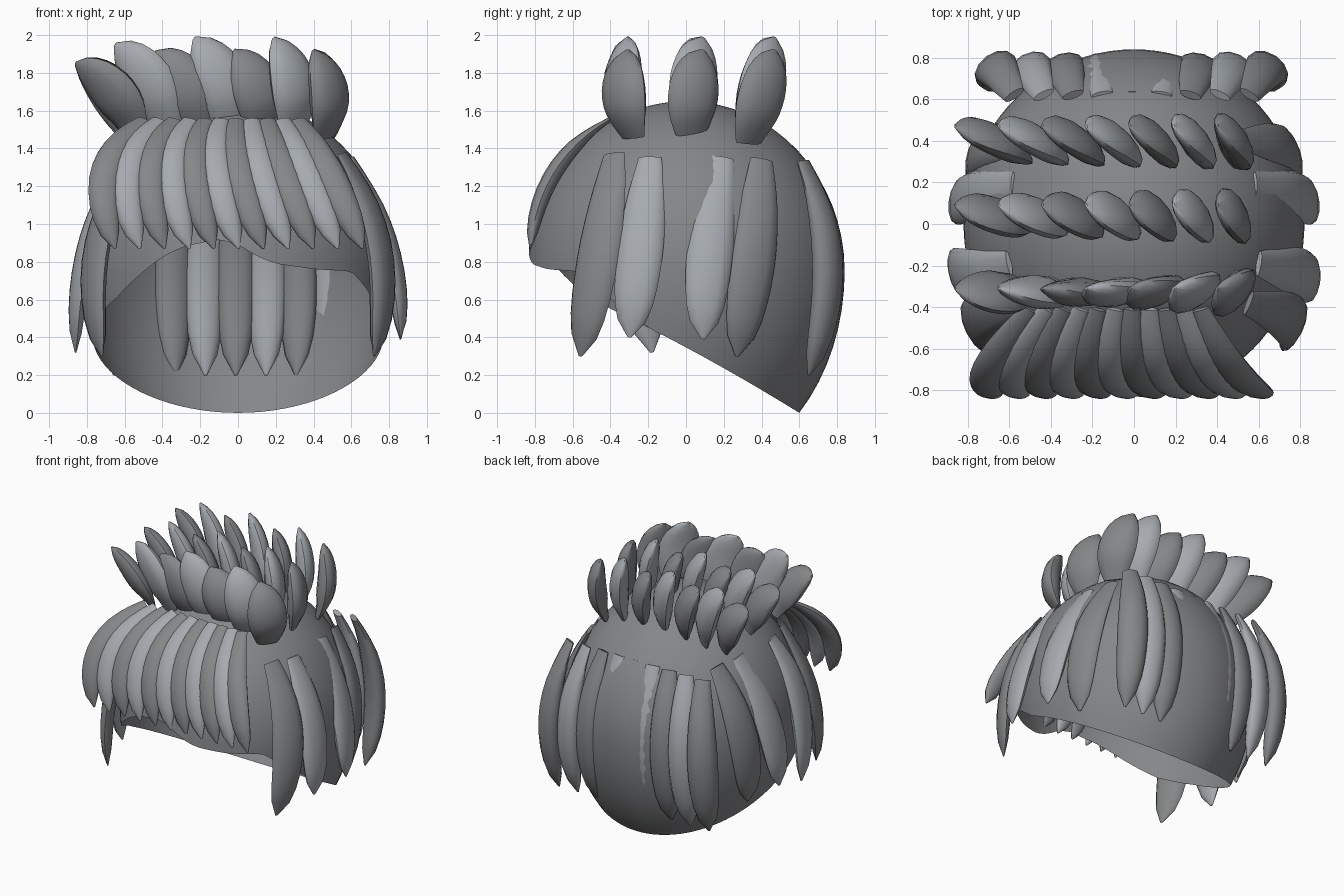
import bpy, math
from mathutils import Vector as V

if "Cube" in bpy.data.objects:
    bpy.data.objects.remove(bpy.data.objects["Cube"])

BLADE = [.5, .64, .77, .87, .94, .99, 1, .98, .93, .83, .62, .08]   # pointed lock
OVAL = [.55, .7, .82, .92, .98, 1, .99, .94, .86, .72, .5, .1]      # rounder spike


def material(name, col):
    m = bpy.data.materials.new(name)
    m.diffuse_color = (*col, 1)
    m.use_nodes = True
    m.node_tree.nodes["Principled BSDF"].inputs["Base Color"].default_value = m.diffuse_color
    return m


DARK = material("dark_grey", (.235, .24, .25))
LIGHT = material("light_grey", (.38, .405, .43))


def make(name, verts, faces, mat):
    me = bpy.data.meshes.new(name)
    me.from_pydata(verts, [], faces)
    me.materials.append(mat)
    ob = bpy.data.objects.new(name, me)
    bpy.context.collection.objects.link(ob)
    bpy.ops.object.select_all(action='DESELECT')
    ob.select_set(True)
    bpy.context.view_layer.objects.active = ob
    bpy.ops.object.shade_smooth_by_angle(angle=math.radians(50))
    return ob


def lock(name, root, mid, tip, side, width, thick, light, profile=BLADE, n=12):
    """Lens-section lock swept along a curve through root, mid and tip."""
    root, mid, tip, side = V(root), V(mid), V(tip), V(side)
    ctrl = 2 * mid - (root + tip) / 2
    verts, faces, last = [], [], len(profile) - 1
    for i, p in enumerate(profile):
        t = i / last
        c = root * (1 - t) ** 2 + ctrl * 2 * t * (1 - t) + tip * t * t
        tan = ((ctrl - root) * (1 - t) + (tip - ctrl) * t).normalized()
        w = (side - tan * side.dot(tan)).normalized()
        nrm = tan.cross(w)
        q = p * min(1, .55 + 1.5 * t)          # thinner at the root
        for k in range(n):
            a = 2 * math.pi * k / n
            verts.append(c + w * (math.cos(a) * width / 2 * p) + nrm * (math.sin(a) * thick / 2 * q))
    for i in range(last):
        for k in range(n):
            a, b = i * n + k, i * n + (k + 1) % n
            faces.append((a, b, b + n, a + n))
    faces += [tuple(reversed(range(n))), tuple(range(last * n, last * n + n))]
    return make(name, verts, faces, LIGHT if light else DARK)


# Scalp cap: open ellipsoid; the front rim follows points, the back a slanted cut
RIM = [(-75, .46), (-52, .61), (-30, .82), (-21, .88), (-7, .92), (0, .89), (7, .83), (14, .79),
       (30, .76), (47, .75), (56, .66), (75, .46)]


def rim_z(a):
    for (a0, z0), (a1, z1) in zip(RIM, RIM[1:]):
        if a0 <= a <= a1:
            return z0 + (z1 - z0) * (a - a0) / (a1 - a0)
    z = .2
    for _ in range(40):
        r = math.sqrt(1 - ((z - .75) / 1.07) ** 2)
        d = .6 + .84 * r * math.cos(math.radians(a))
        z = .5 * z + .5 * max(0, .62 * d - .07 * d * d)
    return z


N, M = 90, 24
verts, faces = [(0, 0, 1.65)], []
for k in range(N):
    deg = -180 + 360 * k / N
    d = rim_z(deg) - .75
    end = math.acos(d / (.9 if d > 0 else 1.07))
    a = math.radians(deg)
    for j in range(1, M + 1):
        th = end * j / M
        c = math.cos(th)
        verts.append((.82 * math.sin(th) * math.sin(a), -.84 * math.sin(th) * math.cos(a),
                      .75 + c * (.9 if c > 0 else 1.07)))
for k in range(N):
    p, q = 1 + k * M, 1 + (k + 1) % N * M
    faces.append((0, p, q))
    faces += [(p + j, p + j + 1, q + j + 1, q + j) for j in range(M - 1)]
make("scalp_cap", verts, faces, DARK)

# Fringe: one row sweeping down over the forehead
for i in range(11):
    u = i / 10
    lock(f"fringe_lock_{i}", (-.5 + .82 * u, -.41, 1.55), (-.7 + 1.18 * u, -.7, 1.27),
         (-.65 + 1.31 * u, -.825, .87), (1, 0, 0), .165, .09, i % 2)

# Side locks, mirrored left and right
SIDES = [((.55, -.38, 1.37), (.75, -.46, .86), (.72, -.56, .30), (.5, 1, 0)),
         ((.60, -.19, 1.35), (.80, -.24, .88), (.86, -.30, .40), (.15, 1, 0)),
         ((.58, .19, 1.35), (.79, .13, .88), (.86, .09, .39), (-.1, 1, 0)),
         ((.54, .40, 1.34), (.735, .36, .84), (.72, .27, .30), (-.35, 1, 0))]
for s, tag in ((1, "right"), (-1, "left")):
    for i, pts in enumerate(SIDES):
        r, m, t, w = [(s * p[0], p[1], p[2]) for p in pts]
        if s < 0 and i == 1:
            t = (-.86, -.18, .32)
        lock(f"side_lock_{tag}_{i}", r, m, t, w, .245, .1, i in (1, 2))

# Back locks: a row half sunk into the cap, outer ones turned outwards
for i in range(9):
    c = (i - 4) * .157 - .012
    lock(f"back_lock_{i}", (c * .9, .62, 1.33), (c * 1.04, .75, .78), (c * 1.02, .65, .2),
         (1, -c * 1.1, 0), .215, .14, i % 2)

# Crown spikes: three rows leaning left along each row, blades turning outwards
# each row: y of base, middle, tip, then blade angle at the left and right end
ROWS = [(-.28, -.33, -.31, -30, 50), (.03, .04, .09, 146, 112), (.33, .40, .47, 146, 122)]
TOPS = [1.85, 1.95, 1.91, 1.985, 1.92, 1.985, 1.92]
for r, (y0, y1, y2, a0, a1) in enumerate(ROWS):
    for i in range(7):
        b = V((-.55 + .167 * i, y0, 1.49 - .03 * (i == 6) - .03 * (r == 2)))
        t = V((-.86 + .21 * i, y2, TOPS[i]))
        d = t - b
        m = (b + t) / 2 + V((d.z, 0, -d.x)).normalized() * .055
        m.y = y1
        a = math.radians(a0 + (a1 - a0) * i / 6)
        lock(f"crown_spike_{r}_{i}", b, m, t, (math.cos(a), math.sin(a), 0),
             .285, .135, i % 2, OVAL)
